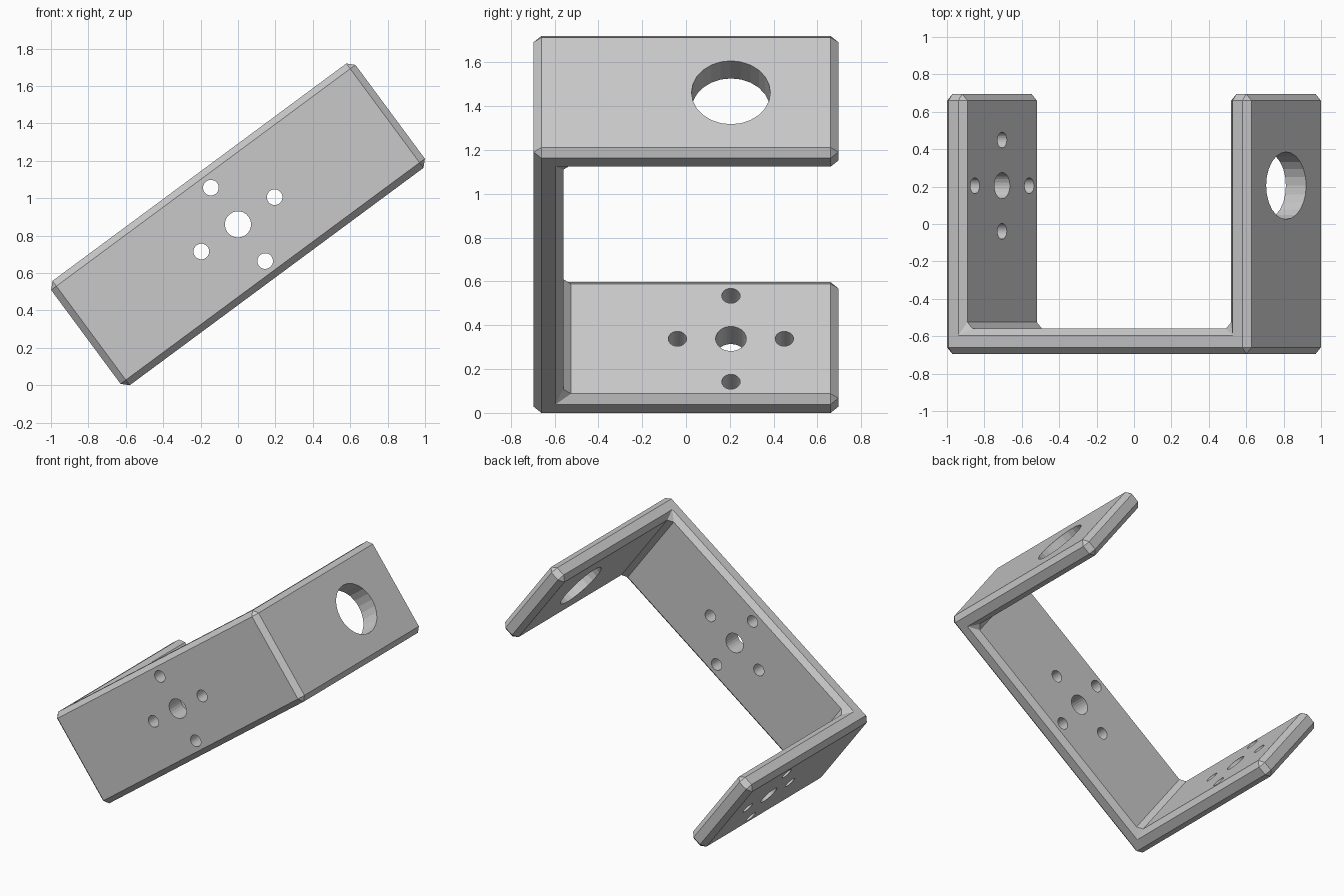
import bpy, bmesh, math
from mathutils import Matrix, Vector

cube = bpy.data.objects.get("Cube")
if cube:
    bpy.data.objects.remove(cube)

HALF_LENGTH, HALF_WIDTH, HALF_DEPTH = 1.012, 0.347, 0.695
THICK, CHAMFER = 0.135, 0.035
HOLE_Y = 0.205                      # hole centre on the side arms
TILT = Matrix.Translation((0, 0, 0.86)) @ Matrix.Rotation(math.radians(-36.5), 4, 'Y')

grey = bpy.data.materials.new("metal_grey")
grey.use_nodes = True
colour = (0.58, 0.58, 0.58, 1)
grey.diffuse_color = colour
grey.node_tree.nodes["Principled BSDF"].inputs["Base Color"].default_value = colour


def make_object(name, bm):
    bmesh.ops.recalc_face_normals(bm, faces=bm.faces)
    mesh = bpy.data.meshes.new(name)
    bm.to_mesh(mesh)
    bm.free()
    mesh.materials.append(grey)
    obj = bpy.data.objects.new(name, mesh)
    bpy.context.collection.objects.link(obj)
    obj.matrix_world = TILT
    return obj


def add_hole(bm, centre, axis, radius):
    turn = Vector((0, 0, 1)).rotation_difference(Vector(axis)).to_matrix().to_4x4()
    bmesh.ops.create_cone(bm, cap_ends=True, segments=24, radius1=radius, radius2=radius,
                          depth=0.4, matrix=Matrix.Translation(centre) @ turn)


def add_mount_pattern(bm, centre, axis, across):
    # one centre bore with four screw holes in a cross
    add_hole(bm, centre, axis, 0.07)
    for step in (Vector(across), Vector((0, 0, 1))):
        for side in (-1, 1):
            add_hole(bm, Vector(centre) + step * side * 0.244, axis, 0.042)


# U-shaped bracket: profile extruded across its width
a, d, t = HALF_LENGTH, HALF_DEPTH, THICK
profile = [(-a, -d), (a, -d), (a, d), (a - t, d), (a - t, t - d),
           (t - a, t - d), (t - a, d), (-a, d)]
bm = bmesh.new()
face = bm.faces.new([bm.verts.new((x, y, -HALF_WIDTH)) for x, y in profile])
wall = bmesh.ops.extrude_face_region(bm, geom=[face])
bmesh.ops.translate(bm, vec=(0, 0, 2 * HALF_WIDTH),
                    verts=[v for v in wall["geom"] if isinstance(v, bmesh.types.BMVert)])
bracket = make_object("u_bracket", bm)

# Hole cutters
bm = bmesh.new()
add_mount_pattern(bm, (0, t / 2 - d, 0), (0, 1, 0), (1, 0, 0))
add_mount_pattern(bm, (t / 2 - a, HOLE_Y, 0), (1, 0, 0), (0, 1, 0))
add_hole(bm, (a - t / 2, HOLE_Y, 0), (1, 0, 0), 0.18)
cutter = make_object("hole_cutter", bm)
cutter.hide_render = True

# Chamfer every edge, then drill the holes
bevel = bracket.modifiers.new("chamfer", 'BEVEL')
bevel.width = CHAMFER
bevel.segments = 1
drill = bracket.modifiers.new("holes", 'BOOLEAN')
drill.operation = 'DIFFERENCE'
drill.solver = 'EXACT'
drill.object = cutter

bpy.context.view_layer.update()
bpy.ops.object.select_all(action='DESELECT')
bracket.select_set(True)
bpy.context.view_layer.objects.active = bracket
for name in ("chamfer", "holes"):
    bpy.ops.object.modifier_apply(modifier=name)
bpy.data.objects.remove(cutter)
